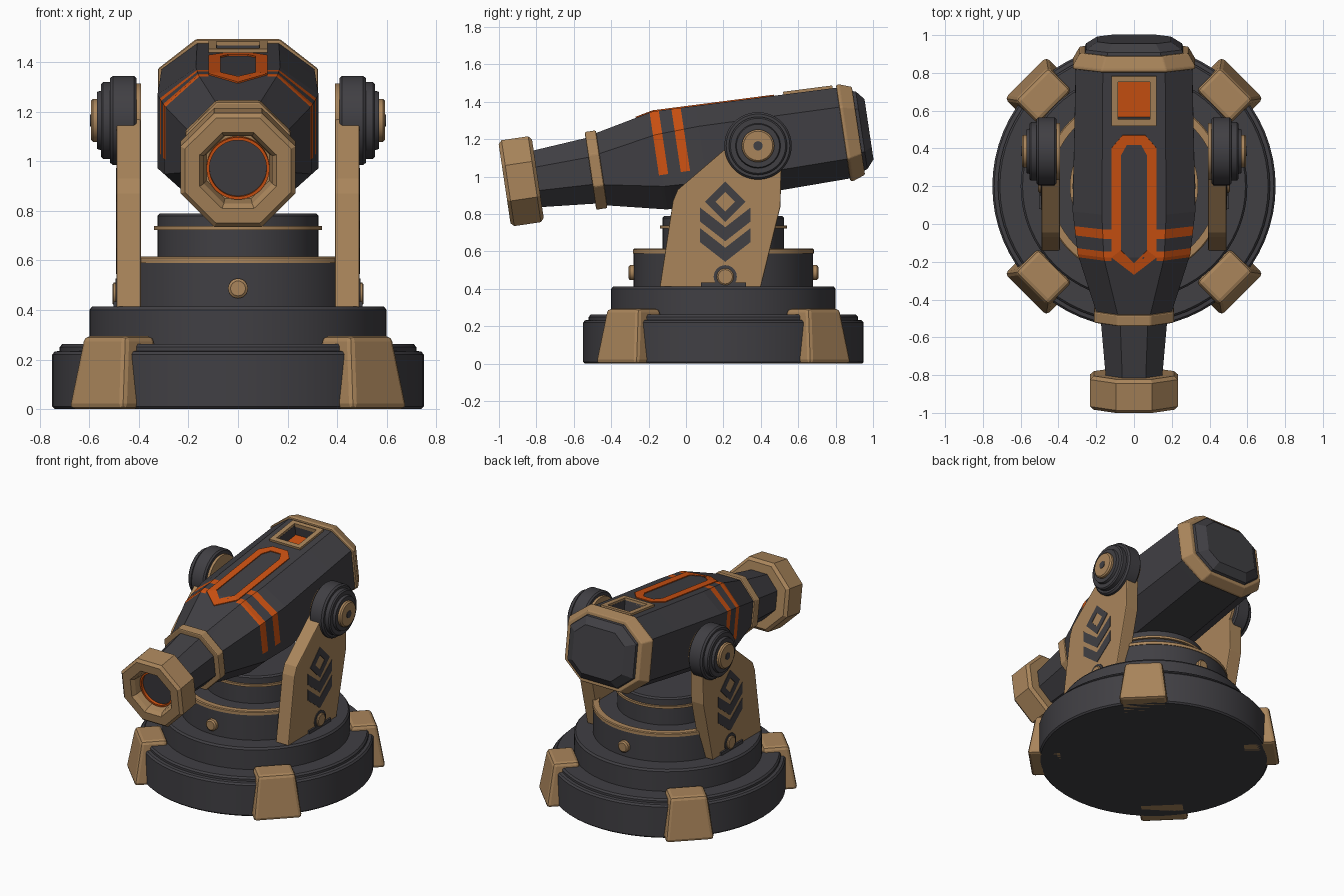
import bpy, bmesh, math
from mathutils import Matrix, Vector

if "Cube" in bpy.data.objects:
    bpy.data.objects.remove(bpy.data.objects["Cube"])


def material(name, rgb):
    m = bpy.data.materials.new(name)
    m.diffuse_color = (*rgb, 1)
    m.use_nodes = True
    m.node_tree.nodes["Principled BSDF"].inputs["Base Color"].default_value = m.diffuse_color
    return m


DARK = material("dark_metal", (0.052, 0.050, 0.057))
TAN = material("bronze", (0.40, 0.235, 0.105))
ORANGE = material("orange_glow", (0.62, 0.085, 0.006))
T, R = Matrix.Translation, Matrix.Rotation
# barrel frame: local y runs back along the barrel, origin on the pivot
BARREL = T((0, 0.385, 1.165)) @ R(math.radians(8.5), 4, 'X')


def finish(bm, name, mats, matrix=None, bevel=0, mirror=False, smooth=False):
    bmesh.ops.remove_doubles(bm, verts=bm.verts, dist=1e-5)
    bmesh.ops.recalc_face_normals(bm, faces=bm.faces)
    if matrix:
        bm.transform(matrix)
    me = bpy.data.meshes.new(name)
    bm.to_mesh(me)
    bm.free()
    for m in mats:
        me.materials.append(m)
    ob = bpy.data.objects.new(name, me)
    bpy.context.collection.objects.link(ob)
    if bevel:
        b = ob.modifiers.new("bevel", 'BEVEL')
        b.width, b.segments, b.limit_method = bevel, 2, 'ANGLE'
    if mirror:
        ob.modifiers.new("mirror", 'MIRROR')
    if smooth:
        bpy.ops.object.select_all(action='DESELECT')
        ob.select_set(True)
        bpy.context.view_layer.objects.active = ob
        bpy.ops.object.shade_smooth_by_angle(angle=math.radians(35))
    return ob


def skin(loops, cap=True):
    """Bridge a list of equal point loops."""
    bm = bmesh.new()
    rings = [[bm.verts.new(p) for p in lp] for lp in loops]
    n = len(rings[0])
    for a, b in zip(rings, rings[1:]):
        for i in range(n):
            j = (i + 1) % n
            bm.faces.new((a[i], a[j], b[j], b[i]))
    if cap:
        bm.faces.new(rings[0])
        bm.faces.new(rings[-1])
    return bm


def lathe(name, profile, mat, matrix=None, mirror=False, steps=64, cap=True):
    loops = [[(r * math.cos(k * math.tau / steps), r * math.sin(k * math.tau / steps), z)
              for k in range(steps)] for r, z in profile]
    return finish(skin(loops, cap), name, [mat], matrix, mirror=mirror, smooth=True)


def octagon(t, hw, hh, fx=None, fz=None):
    fx, fz = fx or hw * 0.414, fz or hh * 0.414
    return [(fx, t, hh), (hw, t, fz), (hw, t, -fz), (fx, t, -hh),
            (-fx, t, -hh), (-hw, t, -fz), (-hw, t, fz), (-fx, t, hh)]


def ring_plate(name, outer, inner, place, low, high, mat, **kw):
    loops = [[place(u, v, h) for u, v in lp] for lp, h in
             ((outer, low), (outer, high), (inner, high), (inner, low), (outer, low))]
    return finish(skin(loops, False), name, [mat], **kw)


def prism(name, pts, place, low, high, mat, **kw):
    return finish(skin([[place(u, v, h) for u, v in pts] for h in (low, high)]), name, [mat], **kw)


def both(half):
    """Mirror half an outline that starts and may end on the centre line."""
    return half + [(-u, v) for u, v in reversed(half) if u > 0]


# stepped round base and turntable
C = T((0, 0.2, 0))
lathe("base", [(0.74, 0), (0.75, 0.01), (0.75, 0.22), (0.74, 0.232), (0.72, 0.235), (0.72, 0.25),
               (0.71, 0.262), (0.60, 0.262), (0.60, 0.40), (0.59, 0.413), (0.3, 0.413)], DARK, C)
lathe("turntable", [(0.48, 0.40), (0.48, 0.60), (0.325, 0.60), (0.325, 0.78),
                    (0.315, 0.79), (0.28, 0.79)], DARK, C)
lathe("turntable_band", [(0.44, 0.59), (0.484, 0.59), (0.484, 0.61), (0.478, 0.615), (0.44, 0.615),
                         (0.44, 0.59)], TAN, C, cap=False)
lathe("neck_band", [(0.31, 0.722), (0.34, 0.722), (0.34, 0.738), (0.31, 0.738), (0.31, 0.722)],
      TAN, C, cap=False)
for name, ang in (("front_bolt", 0), ("back_bolt", math.pi)):
    lathe(name, [(0.04, 0.45), (0.04, 0.50), (0.03, 0.508)], TAN,
          T((0, 0.2, 0.487)) @ R(ang, 4, 'Z') @ R(math.pi / 2, 4, 'X'), steps=24)

# four clamp feet
for k in range(4):
    side = [(0.58, 0.0), (0.815, 0.0), (0.765, 0.295), (0.595, 0.295)]
    loops = [[(r, s * (0.158 if z == 0 else 0.122), z) for r, z in side] for s in (-1, 1)]
    finish(skin(loops), f"foot_{k + 1}", [TAN], C @ R(math.pi / 4 + k * math.pi / 2, 4, 'Z'), bevel=0.022)

# side arms with their cut-in style markings
def on_side(u, v, h):
    return (h, u, v)


prism("side_arm", [(-0.14, 0.41), (-0.07, 0.87), (-0.045, 0.93), (0.20, 1.14), (0.30, 1.22), (0.47, 1.22),
                   (0.51, 1.05), (0.505, 0.84), (0.40, 0.41)], on_side, 0.392, 0.49, TAN,
      bevel=0.006, mirror=True)
ring_plate("arm_diamond", [(0.21 + a * 0.108, 0.866 + b * 0.108) for a, b in ((1, 0), (0, 1), (-1, 0), (0, -1))],
           [(0.21 + a * 0.052, 0.866 + b * 0.052) for a, b in ((1, 0), (0, 1), (-1, 0), (0, -1))],
           on_side, 0.486, 0.493, DARK, mirror=True)
for name, z in (("upper_chevron", 0.73), ("lower_chevron", 0.62)):
    prism(name, [(0.21, z), (0.345, z + 0.105), (0.345, z + 0.03), (0.21, z - 0.075),
                 (0.075, z + 0.03), (0.075, z + 0.105)], on_side, 0.486, 0.493, DARK, mirror=True)
prism("arm_foot_plate", [(0.08, 0.41), (0.32, 0.41), (0.32, 0.435), (0.08, 0.435)], on_side,
      0.48, 0.502, DARK, mirror=True)
SIDE = R(math.pi / 2, 4, 'Y')
LOW, PIVOT = T((0, 0.21, 0.465)) @ SIDE, T((0, 0.385, 1.165)) @ SIDE
lathe("arm_bolt_ring", [(0.062, 0.48), (0.062, 0.495)], DARK, LOW, True, 24)
lathe("arm_bolt", [(0.045, 0.48), (0.045, 0.502), (0.038, 0.507)], TAN, LOW, True, 24)

# pivot discs
lathe("pivot_inner_disc", [(0.15, 0.392), (0.15, 0.42)], TAN, PIVOT, True)
lathe("pivot_disc", [(0.17, 0.41), (0.18, 0.42), (0.18, 0.505), (0.17, 0.517), (0.155, 0.517),
                     (0.155, 0.545), (0.147, 0.553), (0.12, 0.553), (0.115, 0.57)], DARK, PIVOT, True)
lathe("pivot_cap", [(0.087, 0.56), (0.087, 0.585), (0.078, 0.594)], TAN, PIVOT, True)
lathe("pivot_pin", [(0.025, 0.58), (0.025, 0.597)], DARK, PIVOT, True, 20)

# barrel body: cut lines, then colour the side stripes and sink the window
bm = skin([octagon(-0.88, 0.19, 0.188), octagon(-0.53, 0.298, 0.265, 0.16, 0.14),
           octagon(-0.30, 0.325, 0.2604, 0.17, 0.15), octagon(0.47, 0.308, 0.245, 0.165, 0.14)])
STRIPES = ((-0.547, -0.497), (-0.429, -0.379))
cuts = [((0, t, 0), (0, 1, 0)) for s in STRIPES for t in s] + [((0, t, 0), (0, 1, 0)) for t in (0.21, 0.41)]
cuts += [((x, 0, 0), (1, 0, 0)) for x in (-0.12, -0.085, 0.085, 0.12)] + [((0, 0, -0.078), (0, 0, 1))]
for co, no in cuts:
    bmesh.ops.bisect_plane(bm, geom=bm.verts[:] + bm.edges[:] + bm.faces[:], plane_co=co, plane_no=no)
window = []
for f in bm.faces:
    c = f.calc_center_median()
    if c.z > -0.078 and abs(c.x) > 0.12 and any(a < c.y < b for a, b in STRIPES):
        f.material_index = 1
    if c.z > 0.2 and abs(c.x) < 0.085 and 0.21 < c.y < 0.41:
        window.append(f)
floor = bmesh.ops.extrude_face_region(bm, geom=window)["geom"]
bmesh.ops.delete(bm, geom=window, context='FACES_ONLY')
bmesh.ops.translate(bm, vec=(0, 0, -0.07), verts=[g for g in floor if isinstance(g, bmesh.types.BMVert)])
for g in floor:
    if isinstance(g, bmesh.types.BMFace):
        g.material_index = 1
finish(bm, "barrel_body", [DARK, ORANGE], BARREL)


def on_top(u, v, h):
    n = 0.265 - 0.02 * (v + 0.53) if v > -0.53 else 0.265 + 0.22 * (v + 0.53)
    return (u, v, n + h)


# window frame and long arrow trim on top
ring_plate("window_frame", [(0.12, 0.175), (0.12, 0.44), (-0.12, 0.44), (-0.12, 0.175)],
           [(0.086, 0.21), (0.086, 0.41), (-0.086, 0.41), (-0.086, 0.21)],
           on_top, -0.01, 0.015, TAN, matrix=BARREL)
ring_plate("arrow_trim", both([(0, -0.624), (0.12, -0.528), (0.12, 0.054), (0.06, 0.124)]),
           both([(0, -0.56), (0.07, -0.49), (0.07, 0.015), (0.038, 0.072)]),
           on_top, -0.003, 0.006, ORANGE, matrix=BARREL)

# barrel neck, collars, end cap and muzzle
finish(skin([octagon(-1.25, 0.145, 0.148), octagon(-0.87, 0.178, 0.18)]), "barrel_neck", [DARK], BARREL)
finish(skin([octagon(-0.906, 0.212, 0.21), octagon(-0.845, 0.212, 0.21)]), "neck_collar", [TAN], BARREL, 0.008)
finish(skin([octagon(0.46, 0.322, 0.258, 0.17, 0.14), octagon(0.475, 0.325, 0.262, 0.17, 0.14),
             octagon(0.543, 0.287, 0.237, 0.15, 0.125)]), "rear_collar", [TAN], BARREL, 0.006)
finish(skin([octagon(0.52, 0.265, 0.22, 0.145, 0.12), octagon(0.56, 0.255, 0.21, 0.14, 0.115),
             octagon(0.60, 0.195, 0.163, 0.115, 0.095)]), "rear_cap", [DARK], BARREL)
finish(skin([octagon(t, r, r) for t, r in ((-1.19, 0.212), (-1.208, 0.232), (-1.352, 0.232), (-1.37, 0.214),
                                           (-1.37, 0.155), (-1.345, 0.138), (-1.28, 0.128))]),
       "muzzle", [TAN], BARREL)
BORE = BARREL @ R(-math.pi / 2, 4, 'X')
lathe("bore", [(0.118, -1.27), (0.118, -1.29)], DARK, BORE)
lathe("bore_ring", [(0.127, -1.27), (0.127, -1.31), (0.115, -1.31), (0.115, -1.27), (0.127, -1.27)],
      ORANGE, BORE, cap=False)
